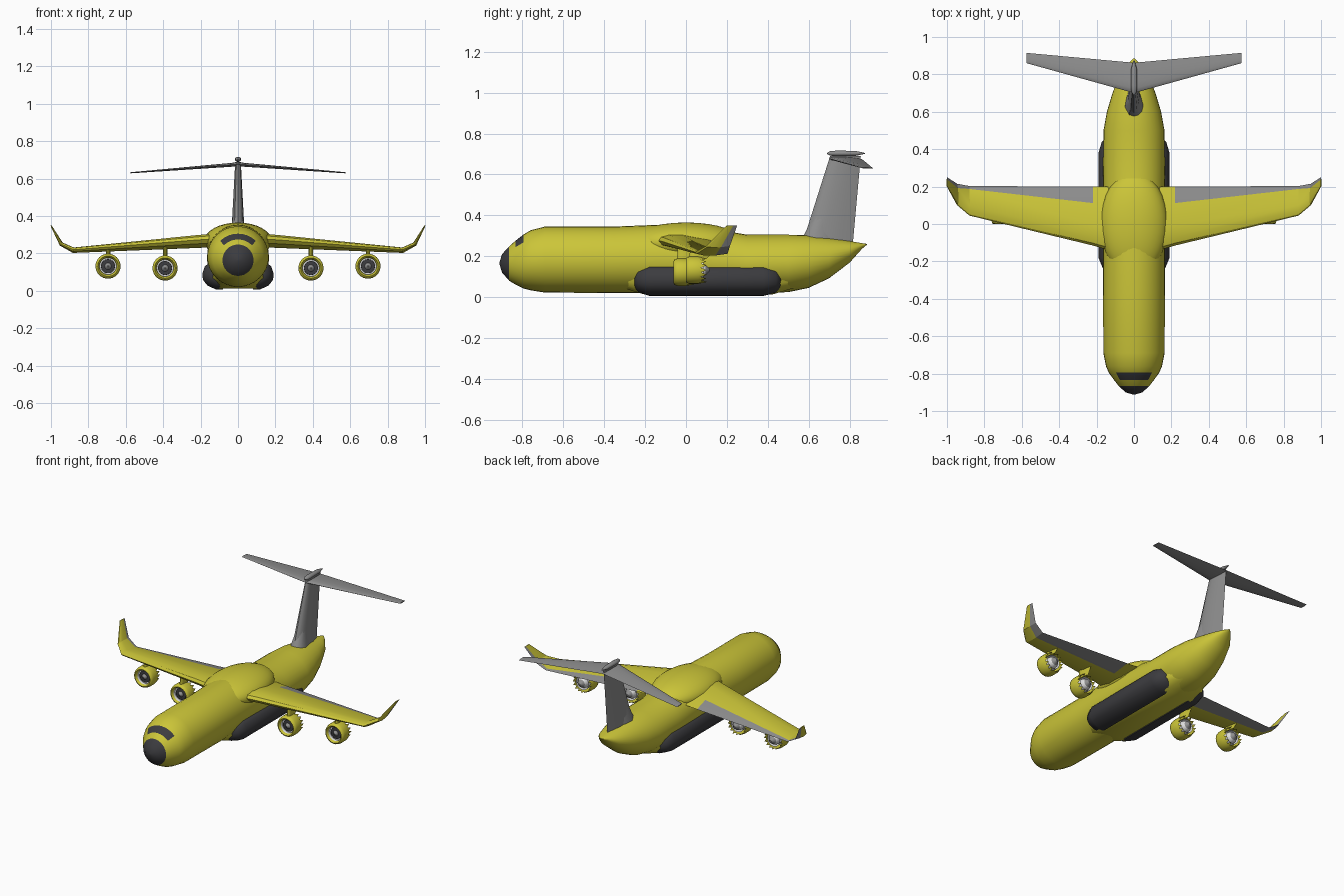
import bpy, bmesh
from math import sin, cos, pi, sqrt, radians
from mathutils import Vector

if "Cube" in bpy.data.objects:
    bpy.data.objects.remove(bpy.data.objects["Cube"])


def material(name, r, g, b):
    m = bpy.data.materials.new(name)
    m.use_nodes = True
    m.diffuse_color = (r, g, b, 1)
    bsdf = m.node_tree.nodes["Principled BSDF"]
    bsdf.inputs["Base Color"].default_value = (r, g, b, 1)
    bsdf.inputs["Roughness"].default_value = 0.6
    return m


yellow = material("yellow paint", 0.6, 0.56, 0.04)
grey = material("mid grey", 0.27, 0.27, 0.27)
dark = material("dark grey", 0.045, 0.045, 0.05)
white = material("off white", 0.75, 0.75, 0.75)


def loft(name, rings, mats, pick=lambda i, j: 0, angle=40):
    """Skin a list of equal-length closed rings, with capped ends."""
    bm = bmesh.new()
    rows = [[bm.verts.new(p) for p in ring] for ring in rings]
    n = len(rows[0])
    for i in range(len(rows) - 1):
        for j in range(n):
            k = (j + 1) % n
            f = bm.faces.new((rows[i][j], rows[i][k], rows[i + 1][k], rows[i + 1][j]))
            f.material_index = pick(i, j)
    for row, i in ((rows[0], 0), (rows[-1], len(rows) - 2)):
        bm.faces.new(row).material_index = pick(i, 0)
    bmesh.ops.recalc_face_normals(bm, faces=bm.faces)
    mesh = bpy.data.meshes.new(name)
    bm.to_mesh(mesh)
    bm.free()
    ob = bpy.data.objects.new(name, mesh)
    bpy.context.collection.objects.link(ob)
    for m in mats:
        mesh.materials.append(m)
    smooth(ob, angle)
    return ob


def smooth(ob, angle=40):
    bpy.ops.object.select_all(action="DESELECT")
    ob.select_set(True)
    bpy.context.view_layer.objects.active = ob
    bpy.ops.object.shade_smooth_by_angle(angle=radians(angle))


def ellipse(y, z, rx, rz, n=32, x=0):
    return [(x + rx * sin(2 * pi * j / n), y, z + rz * cos(2 * pi * j / n)) for j in range(n)]


def airfoil(le, te, thick, normal, top=0.7, under=0.62):
    """Ring of a wing section; top and under are the hinge positions."""
    le, te, normal = Vector(le), Vector(te), Vector(normal)
    ring = []
    for f, s in ((0, 1), (0.04, 1), (0.15, 1), (0.35, 1), (top, 1),
                 (1, 1), (under, -1), (0.3, -1), (0.05, -1)):
        h = 1.3 * thick * sqrt(f) * (1 - f)
        ring.append(le.lerp(te, f) + normal * h * s)
    return ring


# Fuselage: y, bottom, top, half width
body = [
    (-.912, .16, .17, .005), (-.9, .12, .21, .045), (-.865, .08, .248, .083),
    (-.835, .062, .275, .106), (-.795, .042, .306, .135), (-.76, .033, .327, .15),
    (-.69, .022, .345, .164), (-.35, .02, .345, .165), (-.1, .02, .355, .165),
    (.15, .02, .33, .165), (.3, .02, .305, .165), (.5, .024, .305, .163),
    (.6, .045, .303, .145), (.7, .092, .29, .115), (.8, .168, .274, .075),
    (.86, .235, .264, .03), (.885, .256, .26, .004)]


def body_paint(i, j):
    radome = i < 2
    windshield = i == 3 and (j < 4 or j >= 28)
    return 1 if radome or windshield else 0


loft("fuselage", [ellipse(y, (a + b) / 2, w, (b - a) / 2) for y, a, b, w in body],
     [yellow, dark], body_paint)

# Wing root hump
bpy.ops.mesh.primitive_uv_sphere_add(segments=32, ring_count=16, location=(0, 0, 0.267))
hump = bpy.context.object
hump.name = "wing_root_hump"
hump.scale = (0.18, 0.28, 0.098)
hump.data.materials.append(yellow)
smooth(hump)

# Belly fairing
half = [(.15, .16), (.155, .06), (.1, .012)]
outline = half + [(-x, z) for x, z in reversed(half)]
loft("belly_fairing",
     [[(x * s, y, .13 + (z - .13) * s) for x, z in outline]
      for y, s in ((-.32, .7), (-.2, 1), (.42, 1), (.54, .7))], [yellow], angle=60)

# Wheel fairings, wings and winglets on both sides
gear = [(.08, .15), (.155, .15), (.178, .13), (.19, .095), (.188, .06),
        (.165, .03), (.12, .008), (.08, .006)]
# x, leading y, trailing y, z, droop, thickness, tilt in degrees, hinge
span = [(.1, -.15, .2, .28, .025, .076, 3, .72), (.22, -.115, .2, .272, .025, .07, 3, .72),
        (.88, .045, .203, .22, .008, .03, 10, .9), (.945, .1, .215, .25, 0, .022, 45, .8),
        (1, .2, .25, .35, 0, .006, 75, .75)]
for side, s in (("left", 1), ("right", -1)):
    loft(side + "_wheel_fairing",
         [[(s * (.1 + (x - .1) * k), y, .08 + (z - .08) * k) for x, z in gear]
          for y, k in ((-.252, .4), (-.235, .75), (-.18, 1), (.38, 1), (.44, .8), (.465, .4))],
         [dark])
    wing = [airfoil((s * x, a, z), (s * x, b, z - d), t,
                    (-s * sin(radians(tilt)), 0, cos(radians(tilt))), h)
            for x, a, b, z, d, t, tilt, h in span]
    loft(side + "_wing", wing, [yellow, grey],
         lambda i, j: 1 if i >= 1 and j in (4, 5) else 0, 30)
    # Tailplane half
    loft(side + "_tailplane",
         [airfoil((0, .7, .678), (0, .862, .674), .022, (0, 0, 1)),
          airfoil((s * .575, .86, .632), (s * .575, .915, .63), .006, (0, 0, 1))], [grey])

# Fin with a fillet at its foot
loft("fin", [airfoil((0, .575, .28), (0, .815, .25), .075, (1, 0, 0)),
             airfoil((0, .705, .69), (0, .855, .69), .03, (1, 0, 0))], [grey])
loft("fin_fillet", [airfoil((0, .57, .29), (0, .75, .28), .1, (1, 0, 0)),
                    airfoil((0, .65, .45), (0, .74, .45), .03, (1, 0, 0))], [grey])
loft("fin_cap", [ellipse(y, .703, r, r * .8, 16) for y, r in
                 ((.69, .003), (.705, .014), (.74, .017), (.83, .015), (.875, .003))], [grey])


# Engines: cowl with a toothed rear edge, fan, spinner, core and pylon
def engine(name, x, y, z, wing_z):
    n = 32
    cowl = [(.085, .045), (.03, .046), (.012, .045), (0, .055), (.004, .063),
            (.02, .067), (.06, .067), (.1, .059)]
    rings = []
    for i, (dy, r) in enumerate(cowl):
        ring = ellipse(y + dy, z, r, r, n, x)
        if i == len(cowl) - 1:
            ring = [(a, b - .026 * (j % 2), c) for j, (a, b, c) in enumerate(ring)]
        rings.append(ring)
    ob = loft(name + "_cowl", rings, [yellow, white], lambda i, j: 1 if i < 2 else 0, 50)
    # Open both ends of the duct
    bm = bmesh.new()
    bm.from_mesh(ob.data)
    bmesh.ops.delete(bm, geom=[f for f in bm.faces if len(f.verts) > 4], context="FACES_ONLY")
    bm.to_mesh(ob.data)
    bm.free()
    core = [(.008, .003), (.022, .018), (.023, .037), (.03, .038), (.075, .036),
            (.095, .026), (.115, .006)]
    loft(name + "_core", [ellipse(y + dy, z, r, r, 16, x) for dy, r in core],
         [grey, dark, white], lambda i, j: (0, 1, 1, 2, 2, 0)[i])
    loft(name + "_stator", [ellipse(y + dy, z, .047, .047, n, x) for dy in (.03, .036)], [white])
    loft(name + "_pylon",
         [airfoil((x, y + .015, z + .055), (x, y + .1, z + .055), .024, (1, 0, 0)),
          airfoil((x, y + .02, wing_z), (x, y + .14, wing_z), .024, (1, 0, 0))], [yellow])


for side, s in (("left", 1), ("right", -1)):
    engine(side + "_inner_engine", s * .39, -.06, .122, .245)
    engine(side + "_outer_engine", s * .695, 0, .132, .228)
